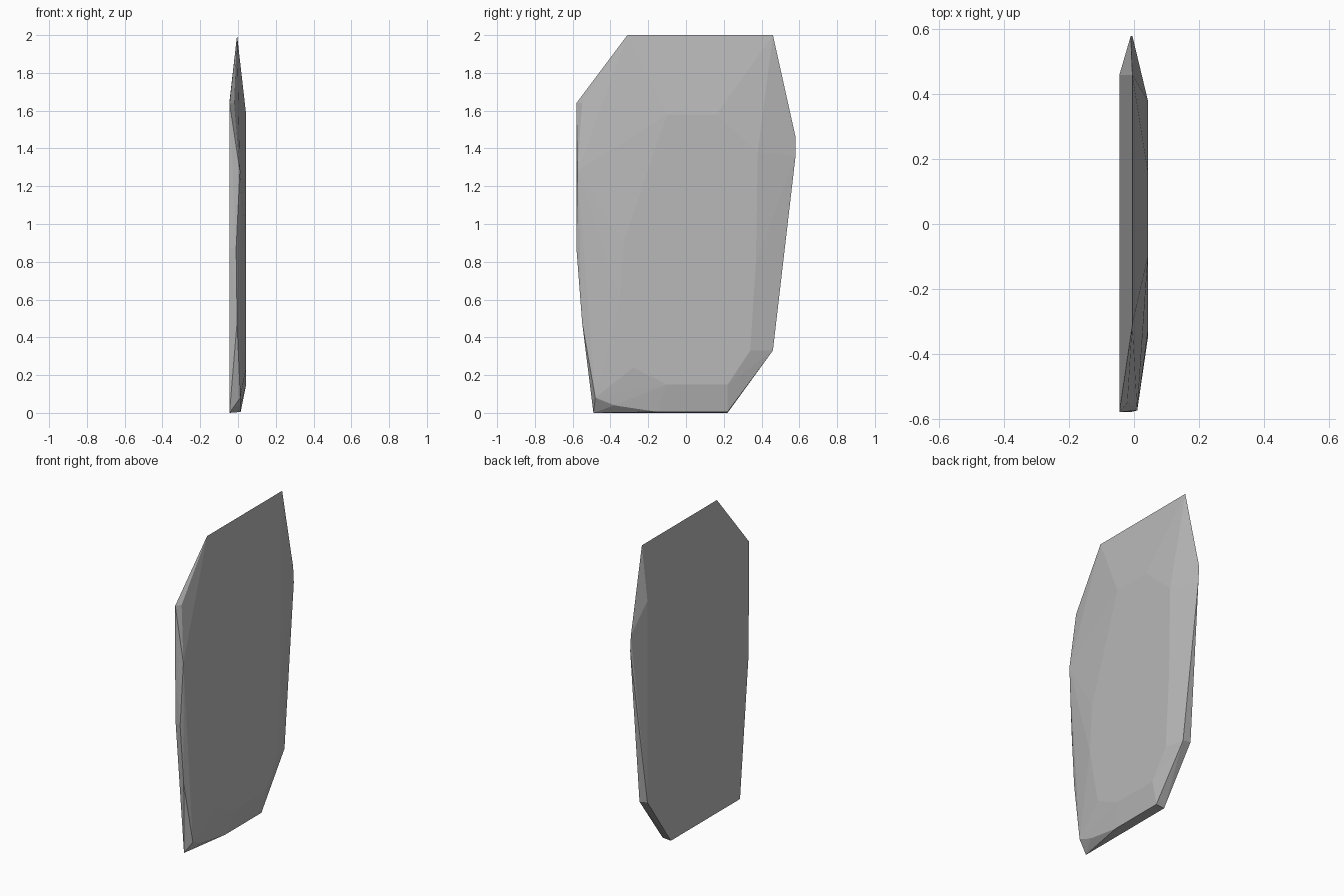
import bpy
import bmesh
import math

cube = bpy.data.objects.get("Cube")
if cube:
    bpy.data.objects.remove(cube, do_unlink=True)

# Single stone colour
grey = bpy.data.materials.new("stone_grey")
grey.use_nodes = True
colour = (0.48, 0.48, 0.48, 1)
grey.diffuse_color = colour
shader = next(n for n in grey.node_tree.nodes if n.type == "BSDF_PRINCIPLED")
shader.inputs["Base Color"].default_value = colour
shader.inputs["Roughness"].default_value = 0.9

# Outline of the flat broad face on the right-hand side: (y, z)
broad_face = [(-0.58, 1.64), (-0.58, 1.17), (-0.575, 0.87), (-0.49, 0.0),
              (0.22, 0.0), (0.46, 0.34), (0.46, 1.65)]

# Outline of the smaller chipped face on the left-hand side: (y, z)
chipped_face = [(-0.10, 1.58), (0.16, 1.58), (0.38, 1.38), (0.37, 0.8),
                (0.34, 0.33), (0.22, 0.15), (-0.10, 0.15), (-0.28, 0.24),
                (-0.35, 0.6), (-0.33, 0.9), (-0.24, 1.21)]

# Uneven edge between the two faces: (x, y, z)
rim = [(-0.005, -0.31, 2.0), (-0.005, 0.46, 2.0),                     # top ridge
       (-0.01, 0.58, 1.46), (-0.005, 0.58, 1.36), (0.012, 0.46, 0.33),  # back
       (0.014, 0.22, 0.04), (0.014, 0.22, 0.005), (0.014, 0.03, 0.005),
       (0.014, -0.15, 0.005), (0.012, -0.38, 0.04), (0.012, -0.48, 0.08),  # base
       (-0.005, -0.55, 0.48), (-0.01, -0.58, 0.87),
       (0.01, -0.575, 1.28), (-0.02, -0.55, 1.64)]                    # front

# Wrap the outlines into one faceted slab
bm = bmesh.new()
points = [(-0.045, y, z) for y, z in broad_face]
points += [(0.043, y, z) for y, z in chipped_face]
for point in points + rim:
    bm.verts.new(point)
hull = bmesh.ops.convex_hull(bm, input=bm.verts)
inside = {g for g in hull["geom_interior"] + hull["geom_unused"]
          if isinstance(g, bmesh.types.BMVert)}
bmesh.ops.delete(bm, geom=list(inside), context="VERTS")
bmesh.ops.dissolve_limit(bm, angle_limit=math.radians(0.5),
                         verts=bm.verts, edges=bm.edges)
bmesh.ops.recalc_face_normals(bm, faces=bm.faces)

mesh = bpy.data.meshes.new("stone_slab")
bm.to_mesh(mesh)
bm.free()
mesh.materials.append(grey)
slab = bpy.data.objects.new("stone_slab", mesh)
bpy.context.collection.objects.link(slab)
